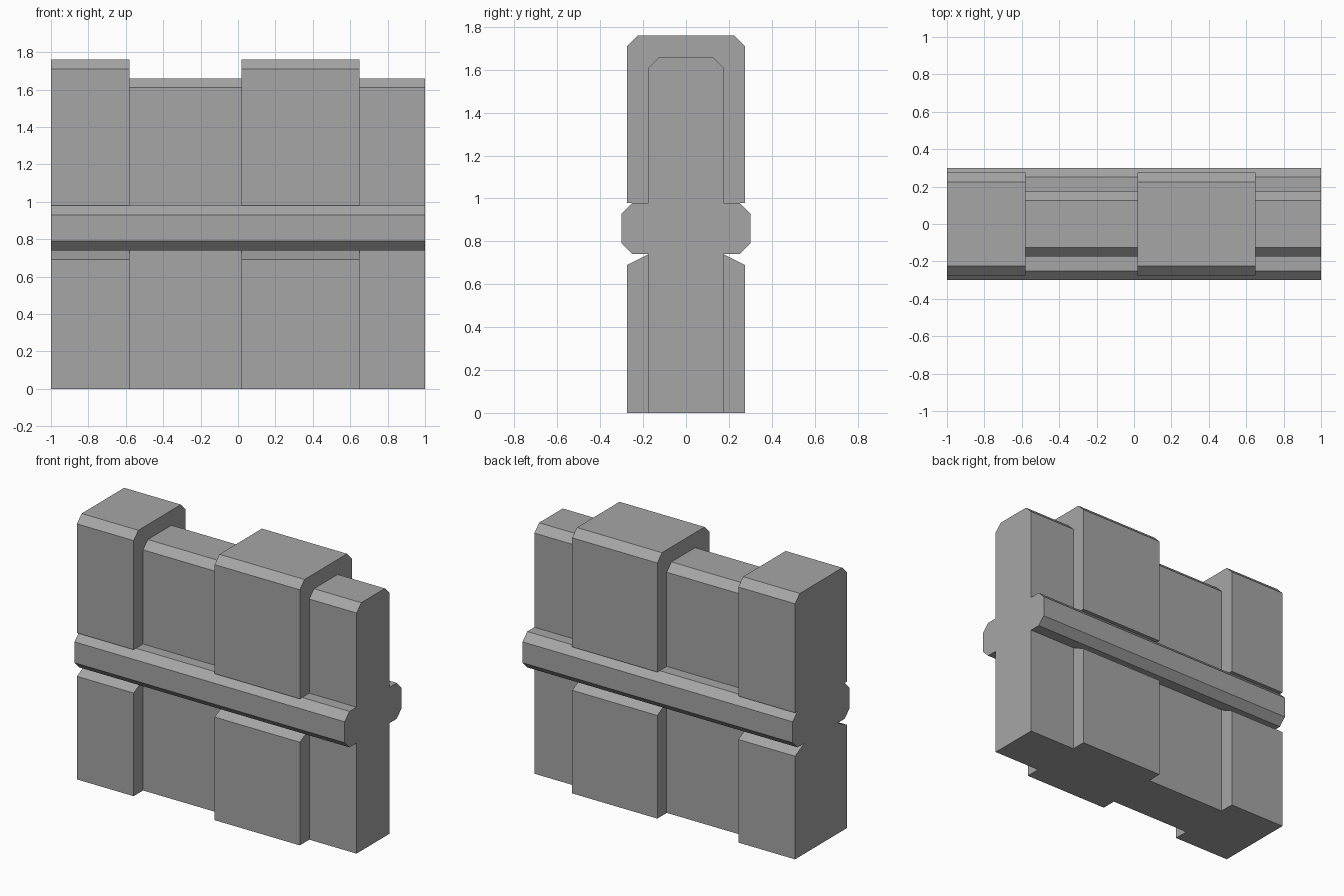
import bpy
import bmesh

cube = bpy.data.objects.get("Cube")
if cube:
    bpy.data.objects.remove(cube, do_unlink=True)

GREY = (0.38, 0.38, 0.38, 1.0)
stone = bpy.data.materials.new("stone_grey")
stone.use_nodes = True
stone.diffuse_color = GREY
stone.node_tree.nodes["Principled BSDF"].inputs["Base Color"].default_value = GREY

WIDE, NARROW, RAIL = 0.275, 0.175, 0.30   # half depths
RAIL_LOW, RAIL_HIGH = 0.74, 0.98
CHAMFER = 0.05


def extrude_profile(name, half, x0, x1):
    """Mirror a half profile of (y, z), bottom to top, and extrude along x."""
    outline = half + [(-y, z) for y, z in reversed(half)]
    bm = bmesh.new()
    face = bm.faces.new([bm.verts.new((x0, y, z)) for y, z in outline])
    result = bmesh.ops.extrude_face_region(bm, geom=[face])
    moved = [v for v in result["geom"] if isinstance(v, bmesh.types.BMVert)]
    bmesh.ops.translate(bm, verts=moved, vec=(x1 - x0, 0, 0))
    bmesh.ops.recalc_face_normals(bm, faces=bm.faces)
    mesh = bpy.data.meshes.new(name)
    bm.to_mesh(mesh)
    bm.free()
    mesh.materials.append(stone)
    obj = bpy.data.objects.new(name, mesh)
    bpy.context.collection.objects.link(obj)


def upper_profile(depth, top):
    return [(depth, RAIL_HIGH), (depth, top - CHAMFER), (depth - CHAMFER, top)]


# Alternating thick and thin wall sections below and above the rail
sections = [
    ("right_merlon", -1.0, -0.58, True),
    ("right_gap", -0.58, 0.02, False),
    ("middle_merlon", 0.02, 0.65, True),
    ("left_gap", 0.65, 1.0, False),
]
for name, x0, x1, thick in sections:
    if thick:
        lower = [(WIDE, 0), (WIDE, RAIL_LOW - CHAMFER), (NARROW, RAIL_LOW)]
        upper = upper_profile(WIDE, 1.76)
    else:
        lower = [(NARROW, 0), (NARROW, RAIL_LOW)]
        upper = upper_profile(NARROW, 1.66)
    extrude_profile(name + "_base", lower, x0, x1)
    extrude_profile(name + "_top", upper, x0, x1)

# Chamfered rail along the whole wall
rail = [(RAIL - CHAMFER, RAIL_LOW), (RAIL, RAIL_LOW + CHAMFER),
        (RAIL, RAIL_HIGH - CHAMFER), (RAIL - CHAMFER, RAIL_HIGH)]
extrude_profile("rail", rail, -1.0, 1.0)
